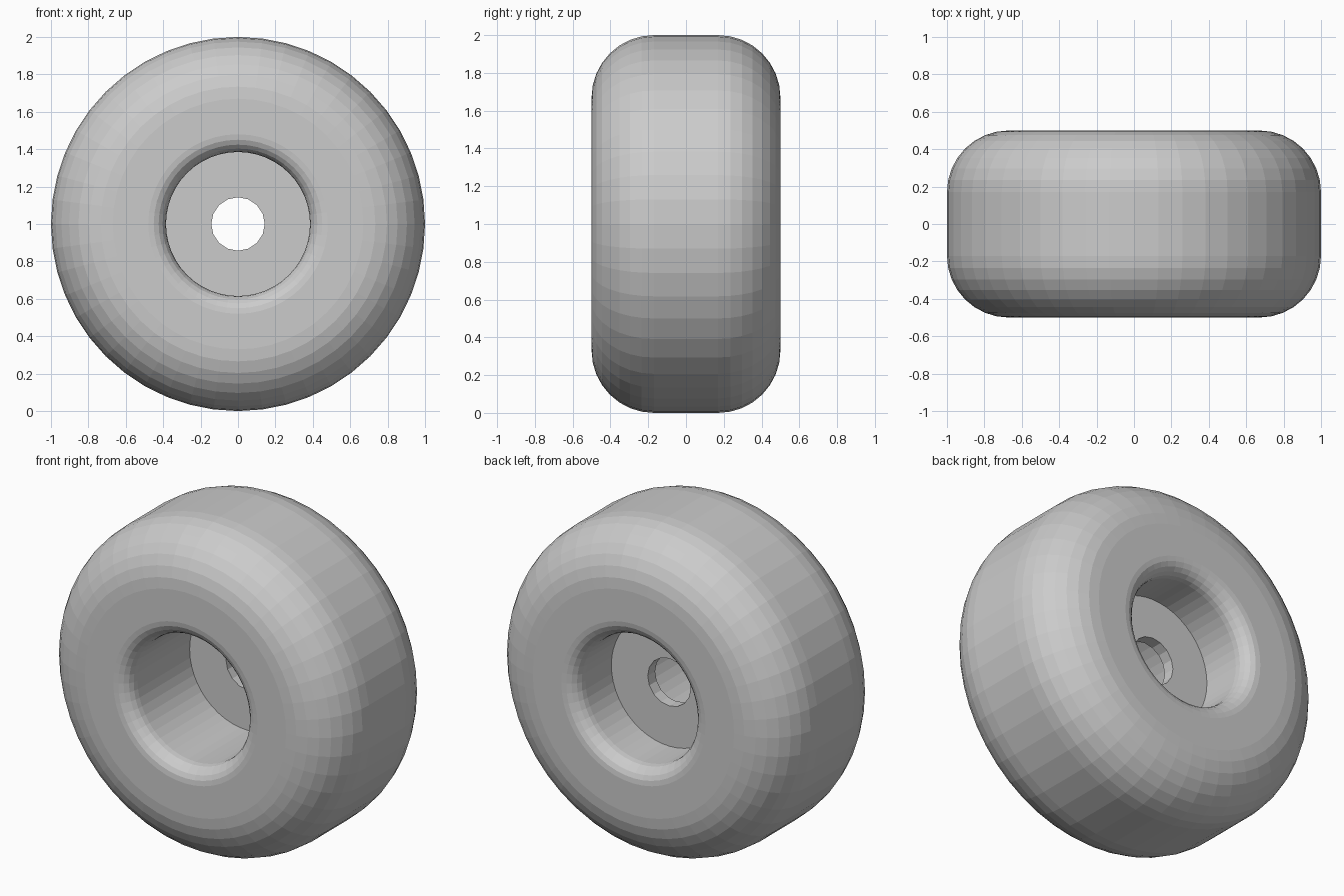
import bpy, bmesh
from math import sin, cos, pi

if "Cube" in bpy.data.objects:
    bpy.data.objects.remove(bpy.data.objects["Cube"])

STEPS, HOLE_STEPS = 48, 16
HALF_W, R = 0.5, 1.0          # half width and outer radius
BORE, HOLE = 0.385, 0.143     # recess and axle hole radii
FRONT_FLOOR, BACK_FLOOR = 0.09, 0.16
BIG, LIP = 0.33, 0.095        # outer and inner rounding radii


def arc(r0, y0, rad, a0, a1, n):
    """Profile points (radius, y) on an arc, angles in degrees."""
    pts = []
    for i in range(n + 1):
        a = (a0 + (a1 - a0) * i / n) * pi / 180
        pts.append((r0 + rad * cos(a), y0 + rad * sin(a)))
    return pts


def ring(bm, r, y, n):
    return [bm.verts.new((r * cos(2 * pi * i / n), y, 1 + r * sin(2 * pi * i / n)))
            for i in range(n)]


def skin(bm, a, b):
    n = len(a)
    for i in range(n):
        j = (i + 1) % n
        bm.faces.new((a[i], a[j], b[j], b[i]))


def fill(bm, outer, inner):
    """Flat annulus between two rings with different side counts."""
    edges = []
    for loop in (outer, inner):
        for i, v in enumerate(loop):
            w = loop[(i + 1) % len(loop)]
            edges.append(bm.edges.get((v, w)) or bm.edges.new((v, w)))
    bmesh.ops.triangle_fill(bm, edges=edges, use_beauty=True, use_dissolve=False)


# Wheel profile: front recess, lip, tread, back lip, back recess
profile = [(BORE, FRONT_FLOOR)]
profile += arc(BORE + LIP, -HALF_W + LIP, LIP, 180, 270, 5)
profile += arc(R - BIG, -HALF_W + BIG, BIG, -90, 0, 8)
profile += arc(R - BIG, HALF_W - BIG, BIG, 0, 90, 8)
profile += arc(BORE + LIP, HALF_W - LIP, LIP, 90, 180, 5)
profile += [(BORE, BACK_FLOOR)]

bm = bmesh.new()
rings = [ring(bm, r, y, STEPS) for r, y in profile]
for a, b in zip(rings, rings[1:]):
    skin(bm, a, b)

# Web with axle hole
hole_front = ring(bm, HOLE, FRONT_FLOOR, HOLE_STEPS)
hole_back = ring(bm, HOLE, BACK_FLOOR, HOLE_STEPS)
skin(bm, hole_front, hole_back)
fill(bm, rings[0], hole_front)
fill(bm, rings[-1], hole_back)
bmesh.ops.recalc_face_normals(bm, faces=bm.faces)

mesh = bpy.data.meshes.new("wheel")
bm.to_mesh(mesh)
bm.free()
wheel = bpy.data.objects.new("wheel", mesh)
bpy.context.collection.objects.link(wheel)
